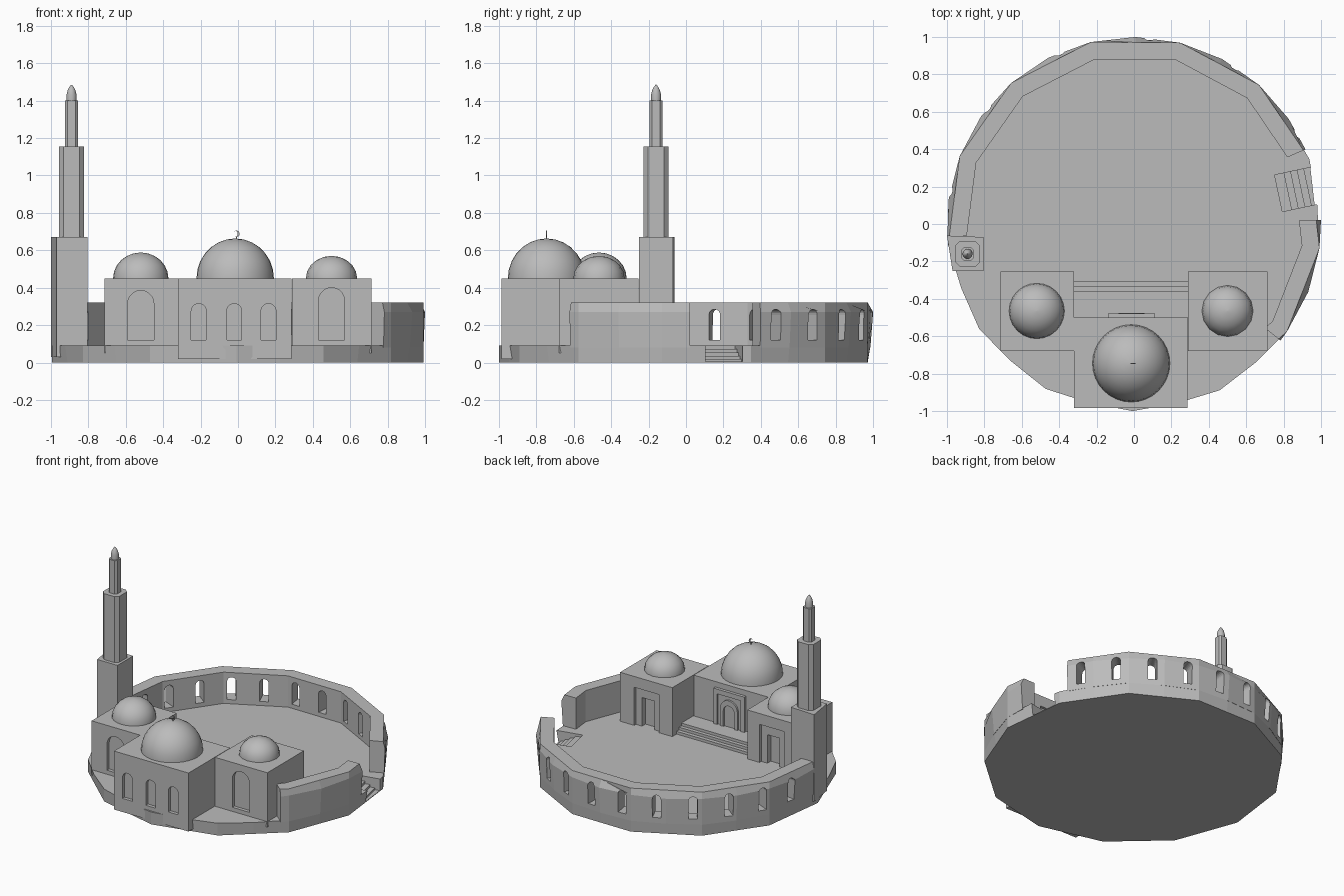
import bpy, bmesh
from math import radians, degrees, cos, sin, pi
from mathutils import Matrix, Vector

if "Cube" in bpy.data.objects:
    bpy.data.objects.remove(bpy.data.objects["Cube"])

stone = bpy.data.materials.new("grey stone")
stone.use_nodes = True
GREY = (0.5, 0.5, 0.5, 1)
stone.diffuse_color = GREY
stone.node_tree.nodes["Principled BSDF"].inputs["Base Color"].default_value = GREY

STEP = 360 / 13          # the plan is a 13-sided polygon
FIRST = 75.7             # angle of one of its corners
FLOOR, ROOF, WALL_TOP = 0.09, 0.45, 0.32


# ---- helpers ----
def finish(name, bm, smooth=False):
    bmesh.ops.recalc_face_normals(bm, faces=bm.faces)
    mesh = bpy.data.meshes.new(name)
    bm.to_mesh(mesh)
    bm.free()
    mesh.materials.append(stone)
    obj = bpy.data.objects.new(name, mesh)
    bpy.context.collection.objects.link(obj)
    if smooth:
        bpy.ops.object.select_all(action='DESELECT')
        obj.select_set(True)
        bpy.context.view_layer.objects.active = obj
        bpy.ops.object.shade_smooth_by_angle(angle=radians(40))
    return obj


def skin(name, loops, closed=False, caps=True, smooth=False):
    """Joins equal-length loops of points with faces."""
    bm = bmesh.new()
    rows = [[bm.verts.new(p) for p in loop] for loop in loops]
    n = len(rows[0])
    pairs = list(zip(rows, rows[1:])) + ([(rows[-1], rows[0])] if closed else [])
    for a, b in pairs:
        for i in range(n):
            j = (i + 1) % n
            bm.faces.new((a[i], a[j], b[j], b[i]))
    if caps:
        bm.faces.new(rows[0])
        bm.faces.new(rows[-1])
    return finish(name, bm, smooth)


def prism(name, outline, z0, z1):
    return skin(name, [[(x, y, z) for x, y in outline] for z in (z0, z1)])


def box(name, x0, x1, y0, y1, z0, z1):
    return prism(name, [(x0, y0), (x1, y0), (x1, y1), (x0, y1)], z0, z1)


def arch(name, x, y, z0, width, height, depth, turn=0, rounded=True):
    """Upright doorway-shaped solid centred on (x, y), running along its depth."""
    r = width / 2
    if rounded:
        top = [(r * cos(pi * k / 10), height - r + r * sin(pi * k / 10)) for k in range(11)]
    else:
        top = [(r, height), (-r, height)]
    outline = [(-r, 0), (r, 0)] + top
    place = Matrix.Translation((x, y, z0)) @ Matrix.Rotation(radians(turn), 4, 'Z')
    return skin(name, [[place @ Vector((u, d, v)) for u, v in outline]
                       for d in (-depth / 2, depth / 2)])


def cut(obj, cutters):
    for cutter in cutters:
        cutter.hide_render = True
        mod = obj.modifiers.new("cut", 'BOOLEAN')
        mod.operation, mod.solver, mod.object = 'DIFFERENCE', 'EXACT', cutter
        graph = bpy.context.evaluated_depsgraph_get()
        mesh = bpy.data.meshes.new_from_object(obj.evaluated_get(graph))
        obj.modifiers.clear()
        obj.data = mesh
        bpy.data.objects.remove(cutter)


def polar(r, a, z):
    return (r * cos(radians(a)), r * sin(radians(a)), z)


def flat(r, a):
    """Distance to the side of the 13-sided polygon at an angle."""
    return r * cos(radians(STEP / 2)) / cos(radians((a - FIRST) % STEP - STEP / 2))


# ---- round platform with a notch for the side steps ----
ring = [FIRST + STEP / 2 * k for k in range(26)]
platform = skin("platform", [[polar(flat(1, a), a, 0) for a in ring],
                             [polar((flat(1, a) + 1) / 2, a, FLOOR) for a in ring]])
GATE = 12
spin = Matrix.Rotation(radians(GATE), 3, 'Z')


def radial_box(name, r0, r1, half, z0, z1):
    corners = [(r0, -half), (r1, -half), (r1, half), (r0, half)]
    return prism(name, [(spin @ Vector((u, v, 0)))[:2] for u, v in corners], z0, z1)


cut(platform, [radial_box("notch", 0.79, 1.2, 0.1, 0.005, 0.2)])
for k in range(4):
    radial_box(f"gate_step_{k + 1}", 0.785, 0.95 - 0.036 * k, 0.1, 0, 0.018 * (k + 1))


# ---- courtyard walls with arched windows ----
def wall(name, start, end):
    inner = [a for k in range(-8, 14) if start + 1 < (a := FIRST + STEP / 2 * k) < end - 1]
    sections = []
    for a in [start] + inner + [end]:
        sections.append([polar(flat(0.905, a), a, FLOOR - 0.01),
                         polar((flat(1, a) + 1) / 2, a, FLOOR - 0.01),
                         polar(1, a, 0.27),
                         polar(flat(1, a), a, WALL_TOP),
                         polar(flat(0.905, a), a, WALL_TOP)])
    return skin(name, sections)


long_wall = wall("courtyard_wall", 23.5, 184)
windows = []
for k in range(11):
    a = 29 + 14.1 * k
    x, y, z = polar(0.95, a, 0.12)
    windows.append(arch("window_cutter", x, y, z, 0.06, 0.165, 0.3, a - 90))
cut(long_wall, windows)
wall("short_wall", -38.5, 1.2)

# ---- prayer hall ----
hall = box("main_hall", -0.32, 0.287, -0.985, -0.5, 0.02, ROOF)
cut(hall, [arch("recess", x, -0.985, 0.12, 0.08, 0.195, 0.05) for x in (-0.21, -0.02, 0.163)])
portal = box("hall_portal", -0.14, 0.112, -0.51, -0.478, 0.14, 0.41)
cut(portal, [arch("portal_panel", -0.014, -0.478, 0.14, 0.19, 0.235, 0.024, rounded=False)])
surround = arch("portal_arch", -0.014, -0.487, 0.14, 0.14, 0.21, 0.02)
cut(surround, [arch("portal_door", -0.014, -0.478, 0.13, 0.09, 0.18, 0.034)])

# ---- side wings with front niches and rear doors ----
for name, x0, x1, mid, tall in (("right_wing", -0.715, -0.32, -0.52, 0.265),
                                ("left_wing", 0.29, 0.715, 0.5, 0.28)):
    wing = box(name, x0, x1, -0.68, -0.255, 0.05, ROOF)
    cut(wing, [arch("niche", mid, -0.68, 0.12, 0.14, tall, 0.05),
               arch("door_frame", mid, -0.255, FLOOR, 0.2, 0.28, 0.04, rounded=False),
               arch("door", mid, -0.255, FLOOR, 0.1, 0.21, 0.12, rounded=False)])

# ---- porch steps between the wings ----
for k, y in enumerate((-0.305, -0.333, -0.36)):
    box(f"porch_step_{k + 1}", -0.32, 0.29, -0.5, y, 0.06, FLOOR + 0.02 * (k + 1))


# ---- domes ----
def lathe(name, x, y, profile, segments, smooth=True):
    loops = [[(x + r * cos(2 * pi * k / segments), y + r * sin(2 * pi * k / segments), z)
              for k in range(segments)] for r, z in profile]
    return skin(name, loops, smooth=smooth)


def dome(name, x, y, r, height, segments, rings):
    profile = [(r, ROOF - 0.01)]
    for k in range(rings + 1):
        t = pi / 2 * k / rings
        profile.append((max(r * cos(t), 0.002), ROOF + height * sin(t)))
    lathe(name, x, y, profile, segments)


dome("main_dome", -0.015, -0.745, 0.207, 0.213, 32, 7)
dome("right_dome", -0.52, -0.465, 0.148, 0.138, 24, 6)
dome("left_dome", 0.5, -0.465, 0.137, 0.12, 16, 5)

# ---- crescent finial ----
lathe("finial_stem", -0.008, -0.745, [(0.004, 0.65), (0.003, 0.675)], 8)
outer = [(0.017 * cos(t), 0.017 * sin(t)) for t in [radians(-130 + 26 * k) for k in range(11)]]
hollow = [(0.6 * x - 0.004, 0.85 * z) for x, z in reversed(outer[1:-1])]
skin("crescent", [[(-0.008 + x, y, 0.688 + z) for x, z in outer + hollow]
                  for y in (-0.748, -0.742)])

# ---- minaret ----
prism("minaret_base", [(-0.97, -0.252), (-0.805, -0.252), (-0.805, -0.07), (-1.0, -0.062)],
      0.03, 0.67)
CX, CY = -0.89, -0.16


def shaft(name, half, chamfer, z0, z1):
    c = half - chamfer
    outline = [(half, -c), (half, c), (c, half), (-c, half),
               (-half, c), (-half, -c), (-c, -half), (c, -half)]
    prism(name, [(CX + x, CY + y) for x, y in outline], z0, z1)


shaft("minaret_shaft", 0.067, 0.024, 0.66, 1.155)
shaft("minaret_upper_shaft", 0.034, 0.013, 1.15, 1.4)
lathe("minaret_cap", CX, CY, [(0.026, 1.39), (0.027, 1.43), (0.021, 1.455),
                              (0.012, 1.473), (0.002, 1.485)], 12)
